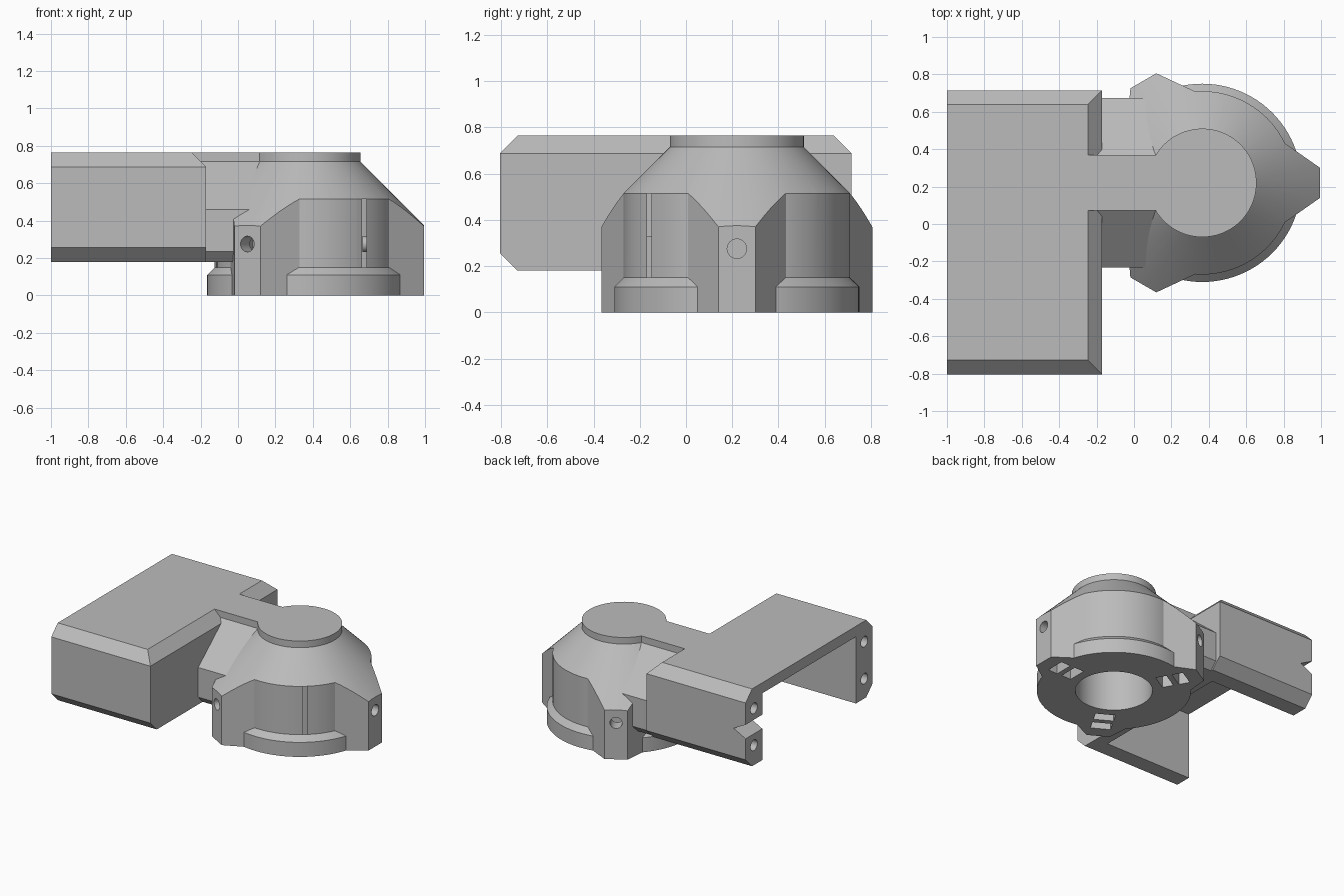
import bpy, bmesh, math
from mathutils import Matrix, Vector

if "Cube" in bpy.data.objects:
    bpy.data.objects.remove(bpy.data.objects["Cube"])

grey = bpy.data.materials.new("matte_grey")
grey.use_nodes = True
COLOUR = (0.5, 0.5, 0.5, 1)
grey.diffuse_color = COLOUR
grey.node_tree.nodes["Principled BSDF"].inputs["Base Color"].default_value = COLOUR

CX, CY = 0.365, 0.22          # dome axis
AXIS = Matrix.Translation((CX, CY, 0))
SIDES = 96


def finish(name, bm, matrix=Matrix()):
    bmesh.ops.transform(bm, matrix=matrix, verts=bm.verts)
    bmesh.ops.recalc_face_normals(bm, faces=bm.faces)
    mesh = bpy.data.meshes.new(name)
    bm.to_mesh(mesh)
    bm.free()
    obj = bpy.data.objects.new(name, mesh)
    mesh.materials.append(grey)
    bpy.context.collection.objects.link(obj)
    return obj


def prism(name, points, direction, matrix=Matrix()):
    """Extrude a closed outline along a direction."""
    bm = bmesh.new()
    face = bm.faces.new([bm.verts.new(p) for p in points])
    out = bmesh.ops.extrude_face_region(bm, geom=[face], use_keep_orig=True)
    moved = [v for v in out["geom"] if isinstance(v, bmesh.types.BMVert)]
    bmesh.ops.translate(bm, verts=moved, vec=direction)
    return finish(name, bm, matrix)


def block(name, x, y, z, matrix=Matrix()):
    outline = [(x[0], y[0], z[0]), (x[1], y[0], z[0]), (x[1], y[1], z[0]), (x[0], y[1], z[0])]
    return prism(name, outline, (0, 0, z[1] - z[0]), matrix)


def lathe(name, profile):
    """Stack of rings around the dome axis, capped at both ends."""
    bm = bmesh.new()
    rings = []
    for r, z in profile:
        rings.append([bm.verts.new((r * math.cos(math.tau * i / SIDES),
                                    r * math.sin(math.tau * i / SIDES), z)) for i in range(SIDES)])
    for a, b in zip(rings, rings[1:]):
        for i in range(SIDES):
            j = (i + 1) % SIDES
            bm.faces.new((a[i], a[j], b[j], b[i]))
    bm.faces.new(rings[0])
    bm.faces.new(rings[-1])
    return finish(name, bm, AXIS)


def rod_x(name, x, y, z, r, matrix=Matrix()):
    """Round bar along x."""
    bm = bmesh.new()
    bmesh.ops.create_cone(bm, cap_ends=True, segments=32, radius1=r, radius2=r, depth=x[1] - x[0])
    place = Matrix.Translation(((x[0] + x[1]) / 2, y, z)) @ Matrix.Rotation(math.pi / 2, 4, 'Y')
    return finish(name, bm, matrix @ place)


def combine(target, tool, operation):
    """Apply a boolean and drop the tool."""
    tool.hide_render = True
    mod = target.modifiers.new("cut", 'BOOLEAN')
    mod.operation, mod.solver, mod.object = operation, 'EXACT', tool
    bpy.context.view_layer.update()
    graph = bpy.context.evaluated_depsgraph_get()
    mesh = bpy.data.meshes.new_from_object(target.evaluated_get(graph))
    target.modifiers.clear()
    target.data = mesh
    bpy.data.objects.remove(tool)


# Dome: stepped drum and three lugs, trimmed by a cone with a flat cap
dome = lathe("dome_body", [(0.53, 0), (0.53, 0.11), (0.49, 0.15), (0.49, 0.9)])
spokes = [AXIS @ Matrix.Rotation(math.radians(a), 4, 'Z') for a in (0, 120, 240)]
half = [(0.63, 0.08), (0.35, 0.276), (0.3, 0.2)]
outline = [(x, y, 0) for x, y in half] + [(x, -y, 0) for x, y in reversed(half)]
for spoke in spokes:
    combine(dome, prism("lug", outline, (0, 0, 0.9), spoke), 'UNION')
cone = lathe("cone_trim", [(0.75, -0.1), (0.75, 0.255), (0.29, 0.715), (0.29, 0.765)])
combine(dome, cone, 'INTERSECT')

# Neck with sloping shoulders, topped by a flat tongue
side = [(0.148, 0.765), (0.148, 0.715), (0.453, 0.46), (0.453, 0.235), (0.4, 0.18)]
section = [(-0.2, CY + y, z) for y, z in side] + [(-0.2, CY - y, z) for y, z in reversed(side)]
combine(dome, prism("neck", section, (0.38, 0, 0)), 'UNION')

# Bore, nut slots and radial screw holes
combine(dome, lathe("bore", [(0.265, -0.1), (0.265, 0.6)]), 'DIFFERENCE')
for spoke in spokes:
    combine(dome, rod_x("screw_hole", (0.3, 0.7), 0, 0.275, 0.042, spoke), 'DIFFERENCE')
    for r in (0.33, 0.45):
        combine(dome, block("slot", (r, r + 0.08), (-0.07, 0.07), (-0.1, 0.33), spoke), 'DIFFERENCE')

# Bracket: chamfered box, open underneath and on the outer side
Y0, Y1, Z0, Z1, C = -0.805, 0.715, 0.18, 0.765, 0.077
section = [(Y0, Z0 + C), (Y0 + C, Z0), (Y1 - C, Z0), (Y1, Z0 + C),
           (Y1, Z1 - C), (Y1 - C, Z1), (Y0 + C, Z1), (Y0, Z1 - C)]
box = prism("mount_bracket", [(-1, y, z) for y, z in section], (0.83, 0, 0))
bevel = prism("bevel_cutter", [(-0.17 - C - 0.1, -1, Z1 + 0.1), (-0.07, -1, Z1 + 0.1),
                               (-0.07, -1, Z1 - C - 0.1)], (0, 2, 0))
combine(box, bevel, 'DIFFERENCE')
combine(box, block("cavity", (-1.1, -0.27), (Y0 + 0.2, Y1 - 0.2), (0, Z1 - 0.08)), 'DIFFERENCE')
combine(box, block("tongue", (-0.3, -0.16), (CY - 0.148, CY + 0.148), (0.68, Z1)), 'UNION')

# Screw holes in the bracket ends and the V notch in the rear wall
for y in (Y0 + 0.1, Y1 - 0.1):
    for z in (0.33, 0.61):
        combine(box, rod_x("end_hole", (-1.1, -0.8), y, z, 0.04), 'DIFFERENCE')
notch = prism("notch", [(-1.05, 0.45, 0.39), (-0.9, 0.45, 0.47), (-1.05, 0.45, 0.55)], (0, 0.4, 0))
combine(box, notch, 'DIFFERENCE')

# Smooth round surfaces, crisp edges
for obj in (dome, box):
    bpy.ops.object.select_all(action='DESELECT')
    obj.select_set(True)
    bpy.context.view_layer.objects.active = obj
    bpy.ops.object.shade_smooth_by_angle(angle=math.radians(20))
